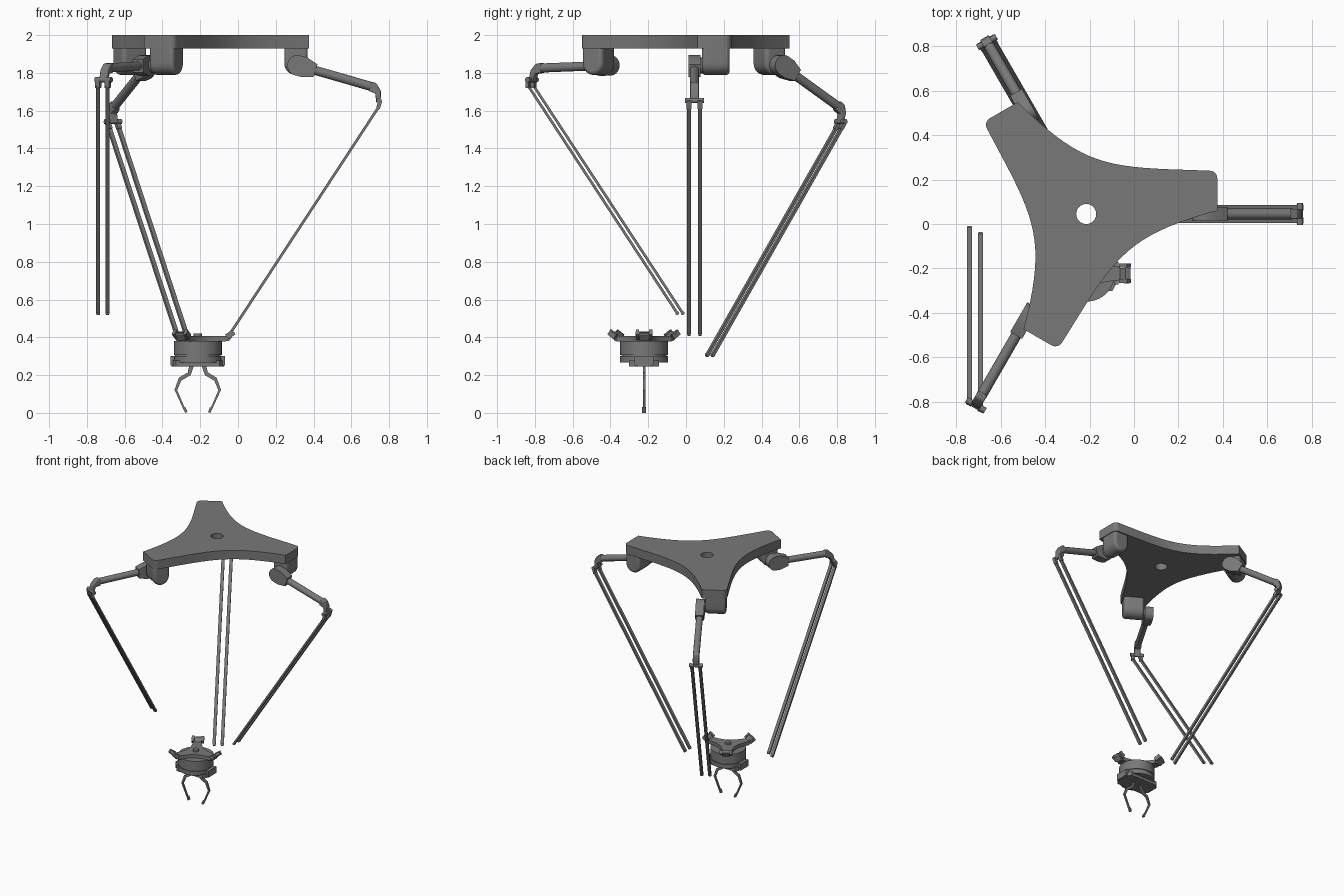
import bpy, bmesh
from math import radians, pi, sin, cos, atan2, hypot
from mathutils import Matrix, Vector
from mathutils.geometry import interpolate_bezier

if "Cube" in bpy.data.objects:
    bpy.data.objects.remove(bpy.data.objects["Cube"])

GREY = (0.19, 0.19, 0.19, 1)
metal = bpy.data.materials.new("dark_grey_metal")
metal.use_nodes = True
metal.diffuse_color = GREY
metal.node_tree.nodes["Principled BSDF"].inputs["Base Color"].default_value = GREY


def T(x, y, z):
    return Matrix.Translation((x, y, z))


def R(deg, axis):
    return Matrix.Rotation(radians(deg), 4, axis)


def finish(name, bm, frame, bevel=0):
    bmesh.ops.recalc_face_normals(bm, faces=bm.faces)
    mesh = bpy.data.meshes.new(name)
    bm.to_mesh(mesh)
    bm.free()
    mesh.materials.append(metal)
    mesh.shade_smooth()
    mesh.set_sharp_from_angle(angle=radians(35))
    ob = bpy.data.objects.new(name, mesh)
    ob.matrix_world = frame
    bpy.context.collection.objects.link(ob)
    if bevel:
        mod = ob.modifiers.new("rounded", 'BEVEL')
        mod.width, mod.segments = bevel, 4
        mod.limit_method, mod.angle_limit = 'ANGLE', radians(40)
    return ob


def prism(name, loops, depth, frame, bevel=0):
    """Outline (with optional hole loops) extruded along local z."""
    bm = bmesh.new()
    for loop in loops:
        vs = [bm.verts.new((p[0], p[1], 0)) for p in loop]
        for i, v in enumerate(vs):
            bm.edges.new((v, vs[i - 1]))
    bmesh.ops.triangle_fill(bm, use_beauty=True, edges=bm.edges[:])
    bmesh.ops.dissolve_limit(bm, angle_limit=0.01, verts=bm.verts, edges=bm.edges)
    ext = bmesh.ops.extrude_face_region(bm, geom=bm.faces[:], use_keep_orig=True)
    top = [g for g in ext["geom"] if isinstance(g, bmesh.types.BMVert)]
    bmesh.ops.translate(bm, vec=(0, 0, depth), verts=top)
    return finish(name, bm, frame, bevel)


def side_prism(name, loop, depth, frame, bevel=0):
    """Outline in the local x-z plane, thickness centred on y."""
    return prism(name, [loop], depth, frame @ T(0, depth / 2, 0) @ R(90, 'X'), bevel)


def box(name, size, frame):
    bm = bmesh.new()
    bmesh.ops.create_cube(bm, size=1)
    bmesh.ops.scale(bm, vec=size, verts=bm.verts)
    return finish(name, bm, frame)


def cyl(name, radius, length, frame, sides=24):
    bm = bmesh.new()
    bmesh.ops.create_cone(bm, cap_ends=True, segments=sides, radius1=radius,
                          radius2=radius, depth=length)
    return finish(name, bm, frame)


def arc(cx, cy, r, a, b, n):
    return [(cx + r * cos(radians(a + (b - a) * i / n)),
             cy + r * sin(radians(a + (b - a) * i / n))) for i in range(n + 1)]


def three_fold(sector):
    pts = []
    for k in range(3):
        pts += [(R(120 * k, 'Z') @ Vector((p[0], p[1], 0))) for p in sector]
    return pts


# Base plate with swept sides and a centre hole
base = T(-0.215, 0.045, 0)
corner = arc(0.555, 0.16, 0.035, 0, 90, 6)
sweep = interpolate_bezier(Vector((0.555, 0.195)), Vector((0.1, 0.21)),
                           Vector((0, 0.2)), Vector((-0.308, 0.503)), 20)
outline = three_fold([(0.59, 0.015)] + corner + [tuple(p) for p in sweep[1:-1]])
prism("base_plate", [outline, arc(0, 0, 0.045, 0, 348.75, 31)], 0.07, base @ T(0, 0, 1.93))

# Three arms: direction, downward tilt, direction of the rods
DROP, REACH = 1.205, 0.79
ARMS = {"left": (0, 16, 0), "back": (120, 32, 120), "front": (240, 2, 270)}
for side, (yaw, tilt, rod_yaw) in ARMS.items():
    frame = base @ R(yaw, 'Z')
    # Motor housing with a rounded underside
    housing = [(0.46, 1.95)] + arc(0.522, 1.851, 0.062, 180, 360, 14) + [(0.584, 1.95)]
    side_prism(side + "_motor_housing", housing, 0.147, frame @ T(0, 0.112, 0), 0.02)
    arm = frame @ T(0.53, 0, 1.84) @ R(tilt, 'Y')
    cyl(side + "_motor_shaft", 0.042, 0.1, arm @ T(0, 0.05, 0) @ R(90, 'X'))
    # Upper arm: hub, tube, elbow
    hub = arc(0, 0, 0.054, 90, 270, 14) + [(0.04, -0.054), (0.1, -0.034),
                                          (0.1, 0.034), (0.04, 0.054)]
    side_prism(side + "_arm_hub", hub, 0.062, arm)
    cyl(side + "_arm_tube", 0.024, 0.33, arm @ T(0.25, 0, 0) @ R(90, 'Y'))
    elbow = [(0.4, 0.026), (0.43, 0.023), (0.462, -0.01), (0.478, -0.07),
             (0.455, -0.075), (0.437, -0.03), (0.4, -0.026)]
    side_prism(side + "_elbow", elbow, 0.046, arm, 0.006)
    cyl(side + "_elbow_pin", 0.014, 0.098, arm @ T(0.466, 0, -0.06) @ R(90, 'X'), 16)
    # Parallel rods with pinned ends
    pitch = atan2(DROP, -REACH) * 180 / pi
    length = hypot(DROP, REACH)
    for tag, s in (("a", 1), ("b", -1)):
        box(side + "_rod_knuckle_" + tag, (0.02, 0.026, 0.045),
            arm @ T(0.473, s * 0.029, -0.08))
        top = arm @ Vector((0.475, s * 0.029, -0.09))
        rod = Matrix.Translation(top) @ R(rod_yaw, 'Z') @ R(pitch, 'Y')
        box(side + "_rod_" + tag, (length, 0.023, 0.014), rod @ T(length / 2, 0, 0))
        cyl(side + "_rod_end_" + tag, 0.01, 0.018,
            rod @ T(length, 0, 0) @ R(90, 'X'), 12)

# Moving platform: concave three-armed plate on a drum
plat = T(-0.213, -0.222, 0)
edge = interpolate_bezier(Vector((0.15, 0.032)), Vector((0.05, 0.035)),
                          Vector((0.005, 0.061)), Vector((-0.047, 0.146)), 10)
star = three_fold([(0.15, -0.032)] + [tuple(p) for p in edge[:-1]])
prism("platform_plate", [star], 0.028, plat @ T(0, 0, 0.378))
cyl("platform_boss", 0.022, 0.03, plat @ T(0, 0, 0.405))
cyl("platform_drum", 0.127, 0.074, plat @ T(0, 0, 0.343), 40)
cyl("drum_groove", 0.12, 0.02, plat @ T(0, 0, 0.303), 40)
cyl("lower_ring", 0.127, 0.032, plat @ T(0, 0, 0.284), 40)
for k in range(3):
    f = plat @ R(120 * k, 'Z')
    bracket = [(0.125, 0.38), (0.165, 0.38), (0.198, 0.425), (0.175, 0.432), (0.15, 0.406)]
    side_prism("platform_bracket_%d" % k, bracket, 0.05, f)
    cyl("platform_pin_%d" % k, 0.013, 0.09, f @ T(0.18, 0, 0.418) @ R(90, 'X'), 16)
    for s in (1, -1):
        box("platform_lug_%d" % k, (0.045, 0.018, 0.03),
            f @ T(0.172, s * 0.035, 0.415) @ R(-35, 'Y'))

# Gripper body with clips, and two mirrored fingers
prism("gripper_body", [arc(0, 0, 0.14, -35, 35, 10) + arc(0, 0, 0.14, 145, 215, 10)],
      0.032, plat @ T(0, 0, 0.246))
for tag, s in (("left", 1), ("right", -1)):
    f = plat @ R(0 if s > 0 else 180, 'Z')
    box("gripper_clip_" + tag, (0.022, 0.1, 0.05), f @ T(0.133, 0, 0.275))
    outer = [(0.02, 0.25), (0.038, 0.2), (0.088, 0.17), (0.109, 0.12), (0.06, 0.006)]
    inner = [(0.068, 0.002), (0.123, 0.122), (0.1, 0.186), (0.053, 0.214), (0.045, 0.25)]
    side_prism("gripper_finger_" + tag, outer + inner, 0.013, f)
    box("finger_tip_" + tag, (0.012, 0.02, 0.028), f @ T(0.065, 0, 0.015) @ R(20, 'Y'))
